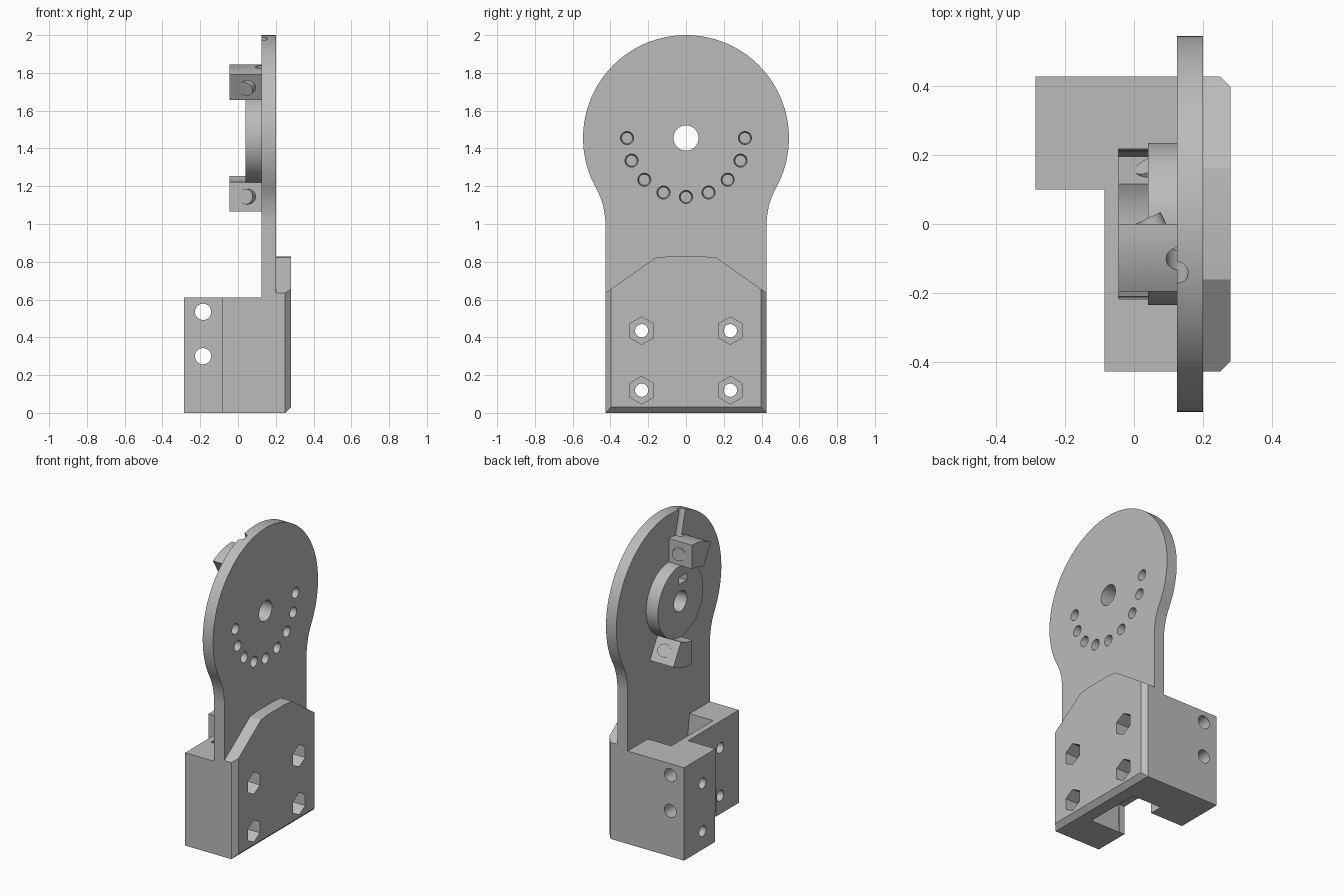
import bpy, bmesh
from math import sin, cos, pi, radians, atan2
from mathutils import Vector

old = bpy.data.objects.get("Cube")
if old:
    bpy.data.objects.remove(old, do_unlink=True)

grey = bpy.data.materials.new("plain grey")
grey.use_nodes = True
grey.diffuse_color = (0.5, 0.5, 0.5, 1)
grey.node_tree.nodes["Principled BSDF"].inputs["Base Color"].default_value = (0.5, 0.5, 0.5, 1)

AXIS_Z = 1.455      # height of the disc centre
HALF = 0.427        # half width of the base and neck
DISC_R = 0.545
HUB_R = 0.235
CLAMP_R = 0.39


def finish(name, bm):
    bmesh.ops.recalc_face_normals(bm, faces=bm.faces)
    mesh = bpy.data.meshes.new(name)
    bm.to_mesh(mesh)
    bm.free()
    mesh.materials.append(grey)
    obj = bpy.data.objects.new(name, mesh)
    bpy.context.collection.objects.link(obj)
    return obj


def prism_bm(points, axis, lo, hi):
    """Extrude a flat outline along x (points are y, z) or z (points are x, y)."""
    bm = bmesh.new()
    place = (lambda p, h: (h, *p)) if axis == "x" else (lambda p, h: (*p, h))
    face = bm.faces.new([bm.verts.new(place(p, lo)) for p in points])
    new = bmesh.ops.extrude_face_region(bm, geom=[face])["geom"]
    shift = (hi - lo, 0, 0) if axis == "x" else (0, 0, hi - lo)
    bmesh.ops.translate(bm, vec=shift, verts=[g for g in new if isinstance(g, bmesh.types.BMVert)])
    return bm


def prism(name, points, axis, lo, hi):
    return finish(name, prism_bm(points, axis, lo, hi))


def rod(name, a, b, r1, r2=None, sides=32):
    a, b = Vector(a), Vector(b)
    bm = bmesh.new()
    bmesh.ops.create_cone(bm, cap_ends=True, segments=sides, radius1=r1,
                          radius2=r1 if r2 is None else r2, depth=(b - a).length)
    turn = (b - a).to_track_quat("Z", "Y").to_matrix().to_4x4()
    bmesh.ops.transform(bm, matrix=turn, verts=bm.verts)
    bmesh.ops.translate(bm, vec=(a + b) / 2, verts=bm.verts)
    return finish(name, bm)


def combine(target, tool, operation):
    tool.hide_render = True
    mod = target.modifiers.new(operation.lower(), "BOOLEAN")
    mod.operation, mod.solver, mod.object = operation, "EXACT", tool
    bpy.context.view_layer.update()
    graph = bpy.context.evaluated_depsgraph_get()
    mesh = bpy.data.meshes.new_from_object(target.evaluated_get(graph))
    target.modifiers.clear()
    target.data = mesh
    bpy.data.objects.remove(tool, do_unlink=True)


def cut(target, tool):
    combine(target, tool, "DIFFERENCE")


def join(target, tool):
    combine(target, tool, "UNION")


def arc(cy, cz, r, start, end, steps):
    return [(cy + r * cos(start + (end - start) * i / steps),
             cz + r * sin(start + (end - start) * i / steps)) for i in range(steps + 1)]


def polar(r, angle, x):
    return Vector((x, r * cos(angle), AXIS_Z + r * sin(angle)))


# Base block with one deeper side
bracket = prism("bracket", [(-0.285, 0.1), (-0.085, 0.1), (-0.085, -HALF),
                            (0.2, -HALF), (0.2, HALF), (-0.285, HALF)], "z", 0, 0.61)

# Upright plate: neck, fillets and round head
fil_r, fil_z = 0.39, 1.0
slope = atan2(AXIS_Z - fil_z, HALF + fil_r)
fillet = arc(HALF + fil_r, fil_z, fil_r, pi, pi - slope, 10)
head = arc(0, AXIS_Z, DISC_R, -slope, pi + slope, 90)
outline = [(HALF, 0)] + fillet + head[1:-1]
outline += [(-y, z) for y, z in reversed(fillet)] + [(-HALF, 0)]
join(bracket, prism("upright", outline, "x", 0.125, 0.2))

# Reinforcing pad with sloped shoulders and chamfered corners
side = [(HALF, 0), (HALF, 0.635), (0.16, 0.822), (0.08, 0.829)]
pad_bm = prism_bm(side + [(-y, z) for y, z in reversed(side)], "x", 0.16, 0.28)
corners = [e for e in pad_bm.edges if all(v.co.x > 0.27 and abs(v.co.y) > 0.42 for v in e.verts)]
bmesh.ops.bevel(pad_bm, geom=corners, offset=0.03, segments=1, affect="EDGES")
join(bracket, finish("pad", pad_bm))

# Tapered well through the base, with a low side opening
well = prism_bm([(-0.045, -0.218), (0.125, -0.218), (0.125, 0.218), (-0.045, 0.218)], "z", -0.02, 0.62)
for v in well.verts:
    if v.co.z < 0:
        v.co.y *= 0.88
        v.co.x += 0.045 if v.co.x > 0 else 0
cut(bracket, finish("well", well))
cut(bracket, prism("opening", [(-0.3, -0.19), (0, -0.19), (0, 0.105), (-0.3, 0.105)], "z", -0.02, 0.19))

# Mounting bolts with hexagonal nut pockets, and cross holes
for y in (-0.235, 0.235):
    for z in (0.12, 0.435):
        cut(bracket, rod("bolt_hole", (-0.4, y, z), (0.4, y, z), 0.035))
        nut = [(y + 0.073 * sin(i * pi / 3), z + 0.073 * cos(i * pi / 3)) for i in range(6)]
        cut(bracket, prism("nut_pocket", nut, "x", 0.19, 0.3))
for z in (0.3, 0.535):
    cut(bracket, rod("cross_hole", (-0.185, 0, z), (-0.185, 0.5, z), 0.043))

# Hub on the inner side
join(bracket, rod("hub", (0.04, 0, AXIS_Z), (0.14, 0, AXIS_Z), HUB_R, sides=64))

# Two curved stop blocks, each spanning thirty degrees
for start in (pi / 2, -pi / 2):
    end = start + radians(30)
    sector = arc(0, AXIS_Z, CLAMP_R, start, end, 12) + arc(0, AXIS_Z, HUB_R - 0.002, end, start, 12)
    join(bracket, prism("stop_block", sector, "x", -0.045, 0.14))

# Radial wire channel through the upper stop and along the plate
mid = radians(105)
cut(bracket, rod("channel", polar(0.18, mid, 0.125), polar(0.62, mid, 0.125), 0.032))
cut(bracket, prism("hub_slot", [(-0.065, 1.57), (0.015, 1.57), (0.015, 1.615), (-0.065, 1.615)],
                   "x", 0.0, 0.11))

# Slanted contact pins on both ends of each stop
for start in (pi / 2, -pi / 2):
    for angle, sign in ((start, -1), (start + radians(30), 1)):
        normal = Vector((0, -sin(angle), cos(angle))) * sign
        tilt = (normal * 0.9 + Vector((-0.43, 0, 0))).normalized()
        tip = polar(0.31, angle, 0.04) + normal * 0.017
        join(bracket, rod("contact_pin", tip - tilt * 0.06, tip, 0.041))

# Centre bore and the half ring of blind index holes
cut(bracket, rod("bore", (-0.1, 0, AXIS_Z), (0.3, 0, AXIS_Z), 0.067))
for i in range(9):
    angle = -pi * i / 8
    cut(bracket, rod("index_hole", polar(0.312, angle, 0.15), polar(0.312, angle, 0.21), 0.029, 0.036))

# Smooth the round surfaces, keep the edges crisp
bpy.ops.object.select_all(action="DESELECT")
bracket.select_set(True)
bpy.context.view_layer.objects.active = bracket
bpy.ops.object.shade_smooth_by_angle(angle=radians(20))
